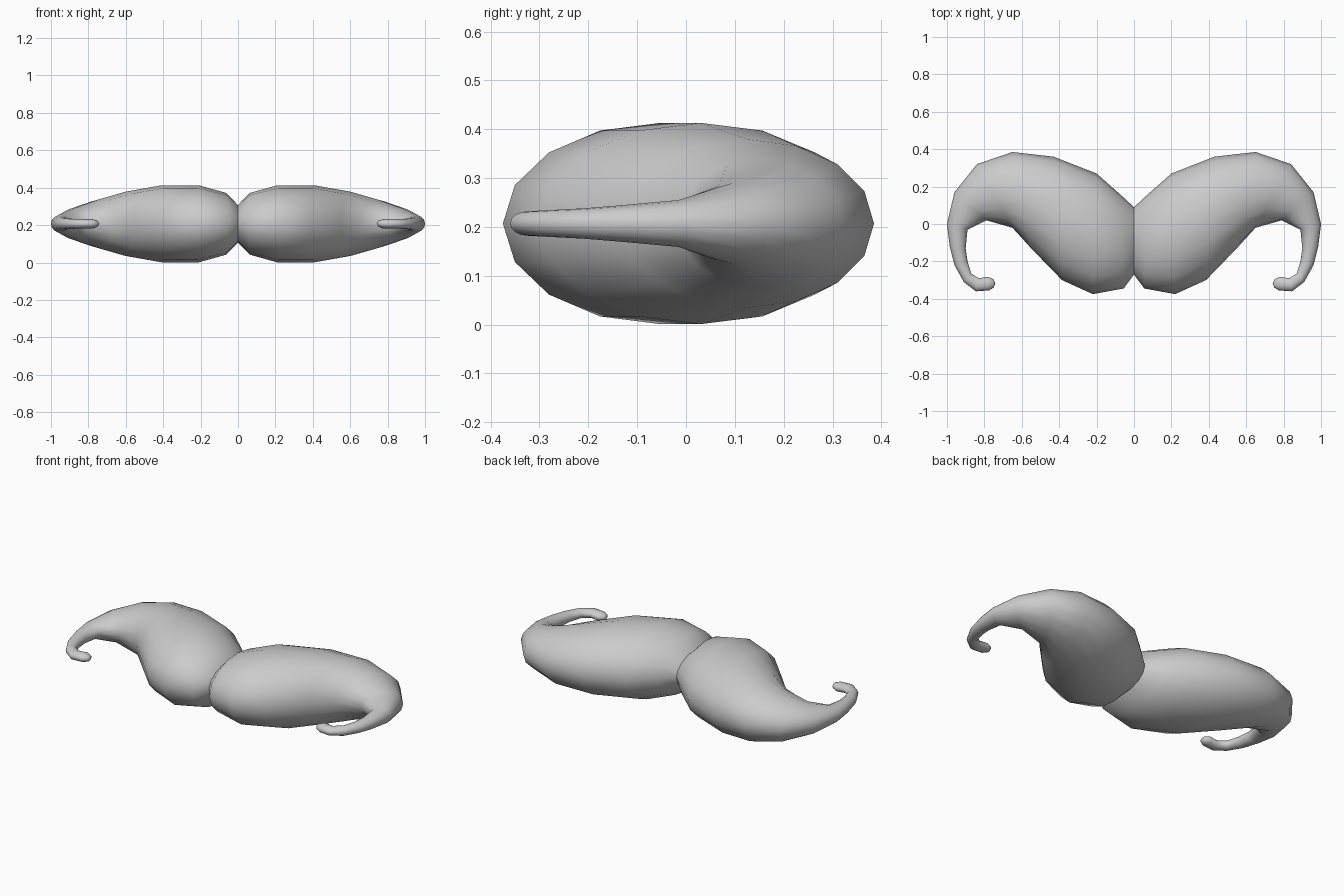
import bpy, bmesh, math
from mathutils import Vector

if "Cube" in bpy.data.objects:
    bpy.data.objects.remove(bpy.data.objects["Cube"])

MID_Z = 0.207
SIDES = 16

# Stations along one half: outer edge (x, y), inner edge (x, y), half thickness in z
STATIONS = [
    ((0.00, 0.09), (0.00, -0.27), 0.100),
    ((0.07, 0.155), (0.055, -0.345), 0.165),
    ((0.20, 0.27), (0.22, -0.375), 0.206),
    ((0.43, 0.36), (0.385, -0.30), 0.206),
    ((0.65, 0.385), (0.55, -0.13), 0.172),
    ((0.84, 0.32), (0.65, -0.02), 0.130),
    ((0.96, 0.17), (0.79, 0.02), 0.083),
    ((1.00, 0.00), (0.89, -0.03), 0.048),
    ((0.985, -0.12), (0.90, -0.13), 0.038),
    ((0.96, -0.22), (0.89, -0.20), 0.031),
    ((0.91, -0.31), (0.87, -0.265), 0.027),
    ((0.845, -0.36), (0.83, -0.29), 0.025),
    ((0.775, -0.355), (0.78, -0.282), 0.025),
    ((0.75, -0.340), (0.752, -0.295), 0.016),
]


def add_ring(bm, outer, inner, h):
    """Elliptical ring spanning the outer and inner edge points."""
    a, b = Vector((*outer, MID_Z)), Vector((*inner, MID_Z))
    centre, half = (a + b) / 2, (a - b) / 2
    ring = []
    for i in range(SIDES):
        t = 2 * math.pi * i / SIDES
        ring.append(bm.verts.new(centre + half * math.cos(t) + Vector((0, 0, h * math.sin(t)))))
    return ring


# Skin the rings into one curled half
bm = bmesh.new()
rings = [add_ring(bm, *s) for s in STATIONS]
for r0, r1 in zip(rings, rings[1:]):
    for i in range(SIDES):
        j = (i + 1) % SIDES
        bm.faces.new((r0[i], r0[j], r1[j], r1[i]))

# Rounded tip of the curl
tip = bm.verts.new((0.741, -0.317, MID_Z))
for i in range(SIDES):
    bm.faces.new((rings[-1][i], rings[-1][(i + 1) % SIDES], tip))
bmesh.ops.recalc_face_normals(bm, faces=bm.faces)

mesh = bpy.data.meshes.new("moustache")
bm.to_mesh(mesh)
bm.free()
moustache = bpy.data.objects.new("moustache", mesh)
bpy.context.collection.objects.link(moustache)

# Other half, joined at the waist
mirror = moustache.modifiers.new("mirror", 'MIRROR')
mirror.use_clip = True
mirror.merge_threshold = 0.001

# Smooth body with a crisp crease at the waist
bpy.context.view_layer.objects.active = moustache
moustache.select_set(True)
bpy.ops.object.modifier_apply(modifier=mirror.name)
bpy.ops.object.shade_smooth_by_angle(angle=math.radians(65))
